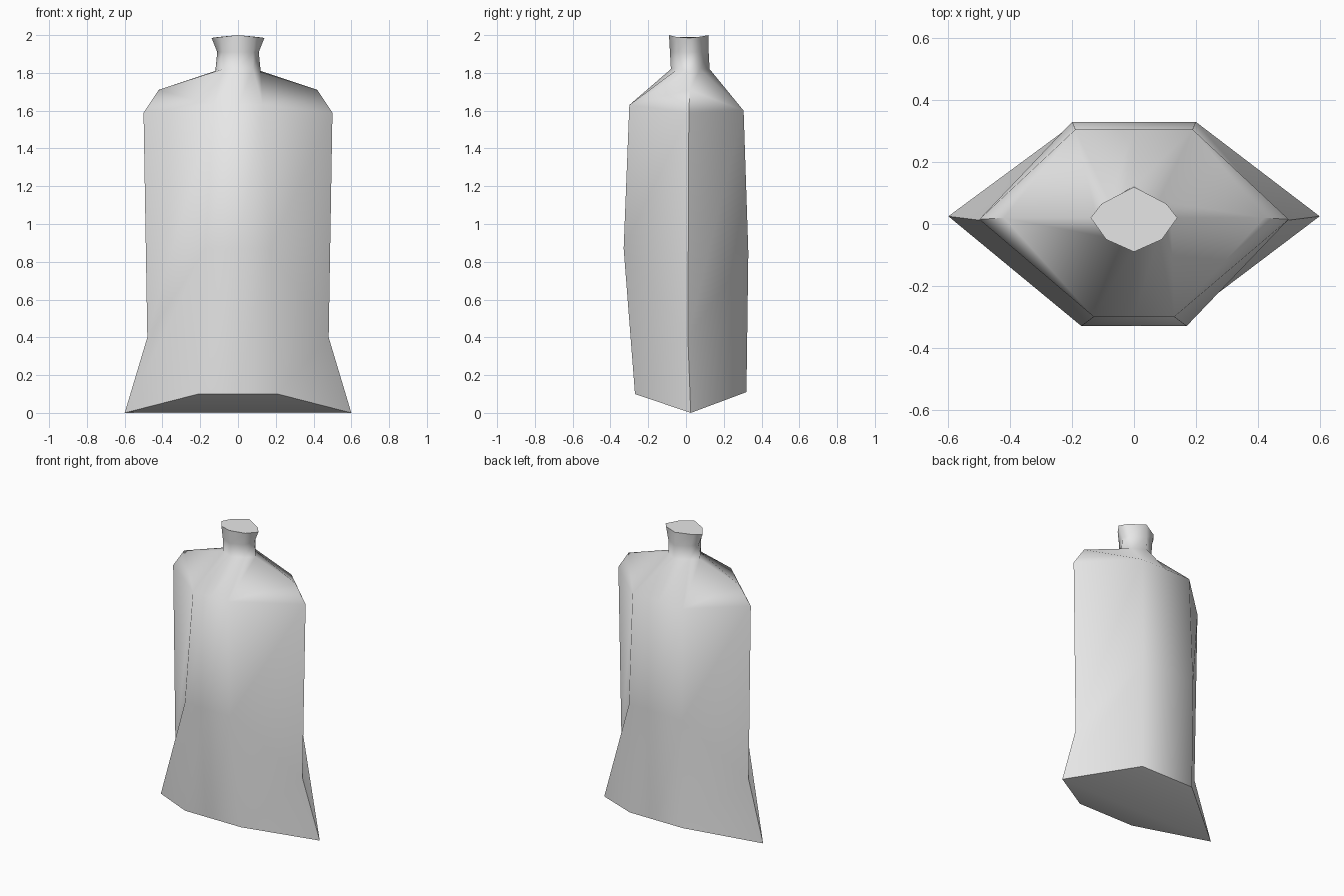
import bpy, bmesh, math

default = bpy.data.objects.get("Cube")
if default:
    bpy.data.objects.remove(default, do_unlink=True)

# One plain grey material
grey = bpy.data.materials.new("light grey")
grey.use_nodes = True
colour = (0.8, 0.8, 0.8, 1)
grey.diffuse_color = colour
grey.node_tree.nodes["Principled BSDF"].inputs["Base Color"].default_value = colour


def make_ring(bm, side, front, back, front_bulge=0.0, back_bulge=0.0, lift=0.0):
    """Eight-point cross-section, mirrored left to right."""
    def mirrored(p):
        return (-p[0], p[1], p[2])
    front_mid = (0, front[1] - front_bulge, front[2] + lift)
    back_mid = (0, back[1] + back_bulge, back[2] + lift)
    points = [side, back, back_mid, mirrored(back),
              mirrored(side), mirrored(front), front_mid, front]
    return [bm.verts.new(p) for p in points]


bm = bmesh.new()
shoulder_front = (0.13, -0.30, 1.63)
shoulder_back = (0.19, 0.305, 1.60)

rings = [
    # bottom hem
    make_ring(bm, (0.60, 0.025, 0.0), (0.21, -0.27, 0.10), (0.20, 0.32, 0.11)),
    # belly
    make_ring(bm, (0.48, 0.01, 0.40), (0.17, -0.33, 0.87), (0.20, 0.33, 0.85)),
    # shoulder
    make_ring(bm, (0.50, 0.015, 1.59), shoulder_front, shoulder_back),
    # shoulder tip, sharing its front and back with the shoulder
    make_ring(bm, (0.42, 0.02, 1.71), shoulder_front, shoulder_back),
    # neck base
    make_ring(bm, (0.12, 0.02, 1.81), (0.08, -0.045, 1.82), (0.08, 0.075, 1.82), 0.035, 0.05),
    # neck pinch
    make_ring(bm, (0.11, 0.02, 1.91), (0.08, -0.05, 1.91), (0.085, 0.07, 1.91), 0.035, 0.05),
    # rim
    make_ring(bm, (0.14, 0.02, 1.985), (0.09, -0.05, 1.99), (0.105, 0.065, 1.99), 0.04, 0.055, 0.01),
]

# Walls
for low, high in zip(rings, rings[1:]):
    for i in range(len(low)):
        j = (i + 1) % len(low)
        bm.faces.new((low[i], low[j], high[j], high[i]))

# Closed rim, and a base folded along its centre line
bm.faces.new(rings[-1])
base = rings[0]
bm.faces.new(list(reversed(base[:5])))
bm.faces.new(list(reversed(base[4:] + base[:1])))

# Merge the shared shoulder points into triangles
bmesh.ops.remove_doubles(bm, verts=bm.verts[:], dist=0.0001)
bmesh.ops.recalc_face_normals(bm, faces=bm.faces[:])

mesh = bpy.data.meshes.new("sack")
bm.to_mesh(mesh)
bm.free()
mesh.materials.append(grey)
sack = bpy.data.objects.new("sack", mesh)
bpy.context.collection.objects.link(sack)

# Soft cloth with crisp side seams
bpy.ops.object.select_all(action="DESELECT")
sack.select_set(True)
bpy.context.view_layer.objects.active = sack
bpy.ops.object.shade_smooth_by_angle(angle=math.radians(62))
